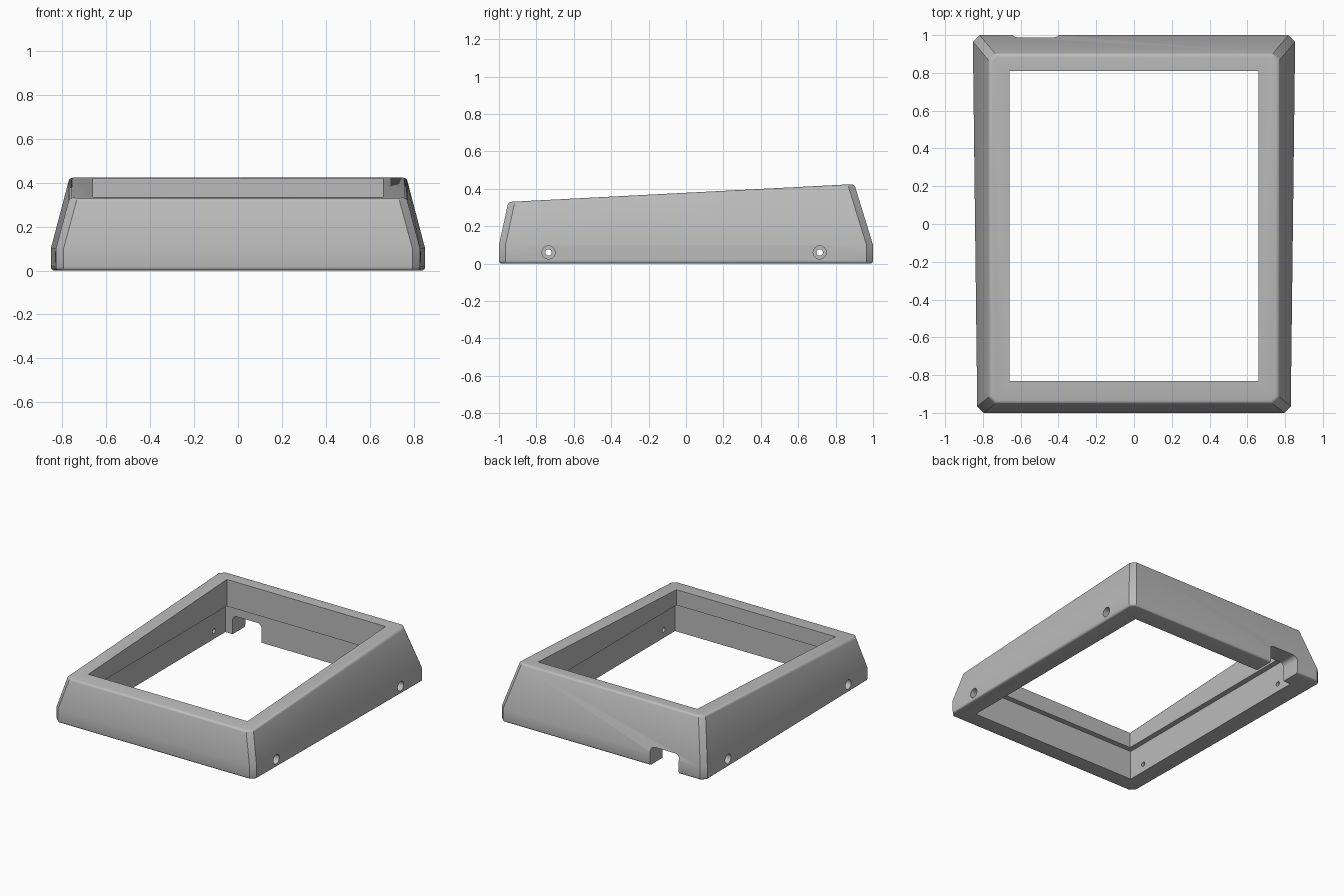
import bpy, bmesh
from math import radians
from mathutils import Matrix, Vector

cube = bpy.data.objects.get("Cube")
if cube:
    bpy.data.objects.remove(cube, do_unlink=True)

grey = bpy.data.materials.new("matte_grey")
grey.use_nodes = True
tone = (0.5, 0.5, 0.5, 1)
grey.diffuse_color = tone
grey.node_tree.nodes["Principled BSDF"].inputs["Base Color"].default_value = tone


def make_object(name, bm):
    bmesh.ops.recalc_face_normals(bm, faces=bm.faces)
    mesh = bpy.data.meshes.new(name)
    bm.to_mesh(mesh)
    bm.free()
    mesh.materials.append(grey)
    obj = bpy.data.objects.new(name, mesh)
    bpy.context.collection.objects.link(obj)
    return obj


def outline(front_x, back_x, front_y, back_y, cut):
    """Four-sided outline with chamfered corners."""
    half = [(front_x - cut, front_y), (front_x, front_y + cut),
            (back_x, back_y - cut), (back_x - cut, back_y)]
    return half + [(-x, y) for x, y in reversed(half)]


def top_height(y):
    return 0.33 + (y + 0.95) * 0.0515


def box(name, low, high, rounded=0):
    bm = bmesh.new()
    low, high = Vector(low), Vector(high)
    scale = Matrix.Diagonal(high - low)
    bmesh.ops.create_cube(bm, size=1)
    for v in bm.verts:
        v.co = (low + high) / 2 + scale @ v.co
    if rounded:
        edges = [e for e in bm.edges if all(v.co.z > high.z - 0.001 for v in e.verts)
                 and abs(e.verts[0].co.x - e.verts[1].co.x) < 0.001]
        bmesh.ops.bevel(bm, geom=edges, offset=rounded, segments=6,
                        profile=0.5, affect='EDGES')
    return make_object(name, bm)


def rod(name, radius, x0, x1, y, z):
    bm = bmesh.new()
    place = Matrix.Translation(((x0 + x1) / 2, y, z)) @ Matrix.Rotation(radians(90), 4, 'Y')
    bmesh.ops.create_cone(bm, cap_ends=True, segments=32, radius1=radius,
                          radius2=radius, depth=abs(x1 - x0), matrix=place)
    return make_object(name, bm)


# Sloped housing body: upright skirt, then walls leaning inward to a tilted top
bm = bmesh.new()
base = outline(0.83, 0.853, -1.0, 1.0, 0.035)
upper = outline(0.768, 0.768, -0.95, 0.9, 0.035)
rings = [[bm.verts.new((x, y, 0)) for x, y in base],
         [bm.verts.new((x, y, 0.1)) for x, y in base],
         [bm.verts.new((x, y, top_height(y))) for x, y in upper]]
for lower, higher in zip(rings, rings[1:]):
    for i in range(8):
        j = (i + 1) % 8
        bm.faces.new((lower[i], lower[j], higher[j], higher[i]))
caps = [bm.faces.new(rings[0]), bm.faces.new(rings[-1])]
rim_edges = [e for face in caps for e in face.edges]
bmesh.ops.bevel(bm, geom=rim_edges, offset=0.016, segments=4, profile=0.5, affect='EDGES')
frame = make_object("housing_frame", bm)

# Window opening, wider pocket below it, and cable notch in the back wall
cutters = [box("window_cutter", (-0.66, -0.83, -0.1), (0.66, 0.81, 0.6)),
           box("pocket_cutter", (-0.7, -0.87, -0.1), (0.7, 0.85, 0.22)),
           box("notch_cutter", (-0.64, 0.83, -0.1), (-0.4, 1.1, 0.14), 0.035)]

# Counterbored screw holes through both side walls
for y in (-0.735, 0.715):
    for side in (-1, 1):
        cutters.append(rod("screw_hole_cutter", 0.017, side * 0.6, side * 0.95, y, 0.06))
        cutters.append(rod("counterbore_cutter", 0.035, side * 0.78, side * 0.95, y, 0.06))

bpy.context.view_layer.objects.active = frame
for cutter in cutters:
    mod = frame.modifiers.new("cut", 'BOOLEAN')
    mod.operation = 'DIFFERENCE'
    mod.solver = 'EXACT'
    mod.object = cutter
    bpy.ops.object.modifier_apply(modifier=mod.name)
    bpy.data.objects.remove(cutter, do_unlink=True)

# Smooth the rounded rims while keeping the wall edges crisp
bpy.ops.object.select_all(action='DESELECT')
frame.select_set(True)
bpy.ops.object.shade_smooth_by_angle(angle=radians(25))
